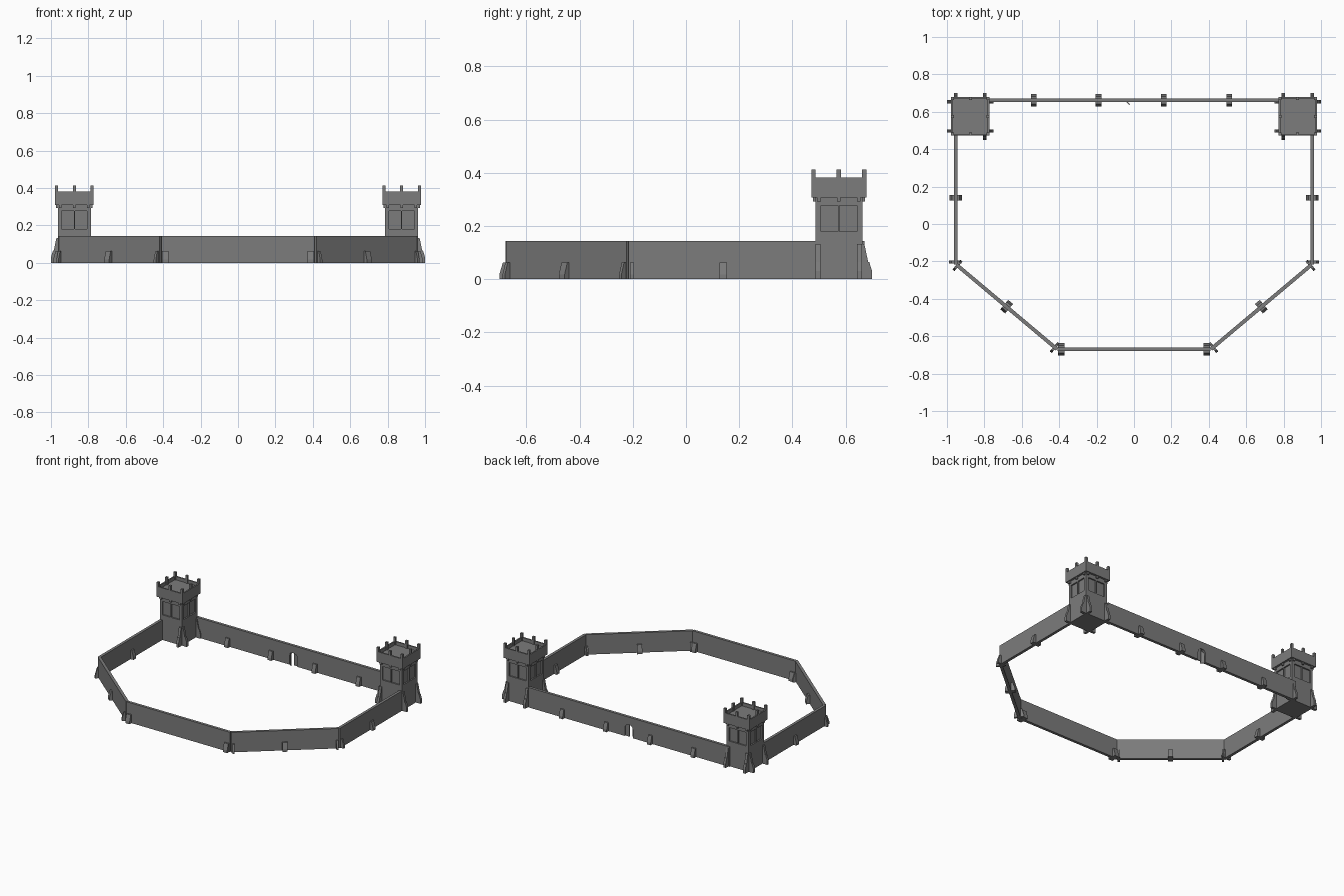
import bpy, bmesh, math
from mathutils import Matrix, Vector

if "Cube" in bpy.data.objects:
    bpy.data.objects.remove(bpy.data.objects["Cube"])

H, T = 0.143, 0.02           # wall height and thickness
stone = bpy.data.materials.new("dark_stone")
stone.diffuse_color = (0.2, 0.2, 0.2, 1)
stone.use_nodes = True
stone.node_tree.nodes["Principled BSDF"].inputs["Base Color"].default_value = stone.diffuse_color


def finish(bm, name):
    bmesh.ops.recalc_face_normals(bm, faces=bm.faces)
    me = bpy.data.meshes.new(name)
    bm.to_mesh(me)
    bm.free()
    me.materials.append(stone)
    ob = bpy.data.objects.new(name, me)
    bpy.context.collection.objects.link(ob)
    return ob


def box(bm, x0, x1, y0, y1, z0, z1, mat=Matrix()):
    m = Matrix.Translation(((x0 + x1) / 2, (y0 + y1) / 2, (z0 + z1) / 2))
    m = mat @ m @ Matrix.Diagonal((x1 - x0, y1 - y0, z1 - z0, 1))
    bmesh.ops.create_cube(bm, size=1, matrix=m)


def prism(bm, profile, w, mat):
    """Extrude a (y, z) profile by width w, centred along local x."""
    a = [bm.verts.new(mat @ Vector((-w / 2, y, z))) for y, z in profile]
    b = [bm.verts.new(mat @ Vector((w / 2, y, z))) for y, z in profile]
    bm.faces.new(a)
    bm.faces.new(b[::-1])
    n = len(profile)
    for i in range(n):
        bm.faces.new((a[i], b[i], b[(i + 1) % n], a[(i + 1) % n]))


def place(x, y, ang=0):
    return Matrix.Translation((x, y, 0)) @ Matrix.Rotation(ang, 4, 'Z')


# straight and diagonal curtain walls
def wall(name, p, q):
    bm = bmesh.new()
    d = Vector(q) - Vector(p)
    box(bm, 0, d.length, -T / 2, T / 2, 0, H, place(*p, math.atan2(d.y, d.x)))
    finish(bm, name)


diag = math.atan2(-0.45, 0.54)
wall("front_wall", (-0.41, -0.669), (0.41, -0.669))
for s, side in ((-1, "left"), (1, "right")):
    wall(side + "_side_wall", (s * 0.953, 0.5), (s * 0.953, -0.217))
    wall(side + "_diagonal_wall", (s * 0.95, -0.217), (s * 0.412, -0.669))

# back wall with an arched gateway
GX, GY, R, SPRING = -0.015, 0.661, 0.032, 0.058
turn = Matrix.Rotation(math.radians(90), 4, 'Z')     # local y -> -x


def arch(r, spring, a0=0, a1=180, n=10):
    return [(r * math.cos(math.radians(a0 + (a1 - a0) * i / n)),
             spring + r * math.sin(math.radians(a0 + (a1 - a0) * i / n)))
            for i in range(n + 1)]


gate = place(GX, GY) @ turn
bm = bmesh.new()
prism(bm, [(-0.8, 0), (-R, 0)] + arch(R, SPRING)[::-1] +
      [(R, 0), (0.8, 0), (0.8, H), (-0.8, H)], T, gate)
finish(bm, "back_wall")

# gate leaves: right closed, left swung inward
half = [(0, 0), (R, 0)] + arch(R, SPRING, 0, 90, 6)
bm = bmesh.new()
prism(bm, [(-y, z) for y, z in half], 0.005, gate)
finish(bm, "closed_gate_leaf")
bm = bmesh.new()
prism(bm, [(y - R, z) for y, z in half], 0.005,
      place(GX - R, GY, math.radians(-45)) @ turn)
finish(bm, "open_gate_leaf")

# double-sided wall buttresses
butt = [(-0.033, 0), (-0.033, 0.018), (-0.02, 0.062), (0.02, 0.062), (0.033, 0.018), (0.033, 0)]
spots = [(x, GY, 0, 0.03) for x in (-0.535, -0.19, 0.16, 0.51)]
for s in (-1, 1):
    d = -s * diag
    spots += [(s * 0.953, 0.14, math.pi / 2, 0.028), (s * 0.955, -0.203, math.pi / 2, 0.014),
              (s * 0.944, -0.222, d, 0.014), (s * 0.681, -0.442, d, 0.034),
              (s * 0.424, -0.66, d, 0.014), (s * 0.388, -0.669, 0, 0.034)]
bm = bmesh.new()
for x, y, a, w in spots:
    prism(bm, butt, w, place(x, y, a))
finish(bm, "wall_buttresses")


# corner towers
def tower(name, cx, cy):
    S, D, Z0, Z1 = 0.088, 0.078, 0.18, 0.277
    bm = bmesh.new()
    c = place(cx, cy)
    box(bm, -S, S, -S, S, 0, Z0, c)
    box(bm, -S, S, -S, S, Z1, 0.31, c)
    box(bm, -D, D, -D, D, Z0, Z1, c)
    for k in range(4):
        m = place(cx, cy, k * math.pi / 2)
        box(bm, S - 0.02, S, S - 0.02, S, Z0, Z1, m)      # corner post
        box(bm, -0.003, 0.003, D, S, Z0, Z1, m)           # mullion
    finish(bm, name + "_shaft")

    P, t, F = 0.103, 0.01, 0.358
    bm = bmesh.new()
    box(bm, -P, P, -P, P, 0.308, F, c)                    # roof deck
    for k in range(4):
        m = place(cx, cy, k * math.pi / 2)
        box(bm, -P, P - t, P - t, P, F, 0.382, m)         # parapet
        for x in (-P, -0.008):
            box(bm, x, x + 0.016, P - 0.016, P, F, 0.413, m)  # merlons
        for x in (-0.075, 0, 0.075):
            box(bm, x - 0.007, x + 0.007, S, S + 0.01, 0.293, 0.308, m)  # corbels
    finish(bm, name + "_battlements")

    bm = bmesh.new()
    prof = [(S - 0.01, 0), (S + 0.037, 0), (S + 0.037, 0.03), (S + 0.026, 0.065),
            (S + 0.022, 0.065), (S + 0.008, 0.132), (S - 0.01, 0.132)]
    for k in range(4):
        for x in (-0.078, 0.078):
            prism(bm, prof, 0.018, place(cx, cy, k * math.pi / 2) @ Matrix.Translation((x, 0, 0)))
    finish(bm, name + "_buttresses")


tower("left_tower", -0.875, 0.575)
tower("right_tower", 0.875, 0.575)
